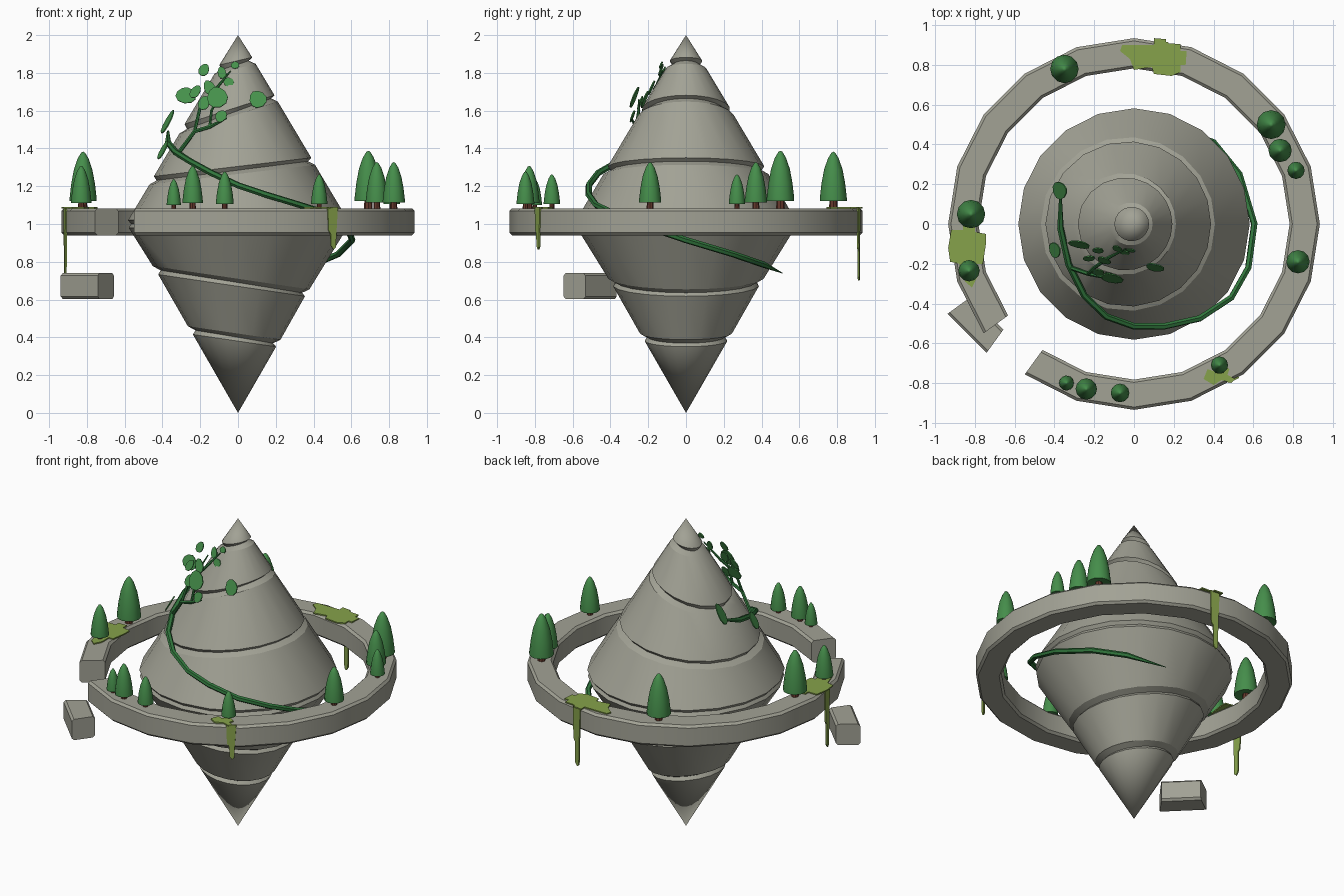
import bpy, bmesh, math
from mathutils import Vector, Matrix

if "Cube" in bpy.data.objects:
    bpy.data.objects.remove(bpy.data.objects["Cube"])


def material(name, col):
    m = bpy.data.materials.new(name)
    m.diffuse_color = (*col, 1)
    m.use_nodes = True
    m.node_tree.nodes["Principled BSDF"].inputs["Base Color"].default_value = m.diffuse_color
    return m


STONE = material("stone", (0.36, 0.36, 0.30))
MOSS = material("moss", (0.24, 0.36, 0.07))
FOLIAGE = material("foliage", (0.06, 0.27, 0.07))
LEAF = material("leaf", (0.06, 0.28, 0.07))
VINE = material("vine", (0.03, 0.18, 0.045))
BARK = material("bark", (0.13, 0.04, 0.025))


def finish(bm, name, mat, smooth=None):
    bmesh.ops.recalc_face_normals(bm, faces=bm.faces[:])
    me = bpy.data.meshes.new(name)
    bm.to_mesh(me)
    bm.free()
    me.materials.append(mat)
    ob = bpy.data.objects.new(name, me)
    bpy.context.collection.objects.link(ob)
    if smooth:
        bpy.ops.object.select_all(action='DESELECT')
        ob.select_set(True)
        bpy.context.view_layer.objects.active = ob
        bpy.ops.object.shade_smooth_by_angle(angle=math.radians(smooth))
    return ob


def skin(bm, rows, closed_rows=True):
    """Bridge equal-length rows of points; single-point rows become poles."""
    vr = [[bm.verts.new(p) for p in r] for r in rows]
    for a, b in zip(vr, vr[1:]):
        n = max(len(a), len(b))
        for i in range(n):
            j = (i + 1) % n
            q = [a[i % len(a)], a[j % len(a)], b[j % len(b)], b[i % len(b)]]
            bm.faces.new(list(dict.fromkeys(q)))
    for r in (vr[0], vr[-1]):
        if len(r) > 2:
            bm.faces.new(r)


def lathe(name, prof, n, mat, loc, smooth=None):
    rows = []
    for r, z in prof:
        if r == 0:
            rows.append([Vector(loc) + Vector((0, 0, z))])
        else:
            rows.append([Vector(loc) + Vector((r * math.cos(math.tau * i / n),
                         r * math.sin(math.tau * i / n), z)) for i in range(n)])
    bm = bmesh.new()
    skin(bm, rows)
    return finish(bm, name, mat, smooth)


def plate(name, pts, mat, mtx, thick):
    bm = bmesh.new()
    f = bm.faces.new([bm.verts.new((x, y, 0)) for x, y in pts])
    ex = bmesh.ops.extrude_face_region(bm, geom=[f])
    bmesh.ops.translate(bm, vec=(0, 0, thick),
                        verts=[v for v in ex["geom"] if isinstance(v, bmesh.types.BMVert)])
    bm.transform(mtx)
    return finish(bm, name, mat)


# Double-cone body cut by tilted V grooves
def cone_radius(z):
    return 0.588 * (2 - z) if z > 1 else 0.588 * z * (0.96 + 0.04 * z ** 4)


def body_row(z0, k, dr, n=20):
    row = []
    for i in range(n):
        a = math.tau * i / n
        z = z0
        for _ in range(8):
            z = z0 + k * cone_radius(z) * math.cos(a)
        r = cone_radius(z) + dr
        row.append((r * math.cos(a), r * math.sin(a), z))
    return row


rows = [[(0, 0, 2)]]
for zg, k in ((1.845, 0.25), (1.60, 0.33), (1.285, 0.12), (1.0, 0.0), (0.69, -0.15), (0.40, -0.15)):
    for dz, dr in ((0.02, 0.006), (0, -0.022), (-0.02, 0.004)):
        rows.append(body_row(zg + dz, k, dr))
rows.append([(0, 0, 0)])
bm = bmesh.new()
skin(bm, rows)
finish(bm, "spindle_body", STONE, 30)


# Broken ring and its fallen segment, same chamfered section
def ring_rows(first, last):
    c = 0.014
    ri, ro, z0, z1 = 0.783, 0.935, 0.94, 1.083
    sec = [(ri + c, z0), (ro - c, z0), (ro, z0 + c), (ro, z1 - c),
           (ro - c, z1), (ri + c, z1), (ri, z1 - c), (ri, z0 + c)]
    return [[(r * math.cos(math.radians(18 * s)), r * math.sin(math.radians(18 * s)), z)
             for r, z in sec] for s in range(first, last + 1)]


bm = bmesh.new()
skin(bm, ring_rows(13, 32))
finish(bm, "broken_ring", STONE, 30)

bm = bmesh.new()
skin(bm, ring_rows(12, 13))
mid = Vector((-0.60, -0.60, 1.01))
bm.transform(Matrix.Translation(mid + Vector((-0.19, 0.10, -0.34)))
             @ Matrix.Scale(0.95, 4) @ Matrix.Translation(-mid))
finish(bm, "fallen_segment", STONE, 30)

# Trees: x, y, height
TREES = [(-0.35, 0.78, 0.305), (0.69, 0.50, 0.31), (0.735, 0.37, 0.25), (0.815, 0.27, 0.185),
         (0.825, -0.19, 0.25), (0.43, -0.71, 0.185), (-0.07, -0.85, 0.20), (-0.24, -0.83, 0.23),
         (-0.34, -0.80, 0.16), (-0.82, 0.05, 0.305), (-0.83, -0.235, 0.23)]
for x, y, h in TREES:
    lathe("tree_trunk", [(0.075 * h, 0), (0.065 * h, 0.2 * h)], 8, BARK, (x, y, 1.078), 30)
    prof = [(0.10, 0.17), (0.235, 0.145), (0.235, 0.19), (0.205, 0.45),
            (0.16, 0.69), (0.095, 0.88), (0.035, 0.98), (0, 1.0)]
    lathe("tree_crown", [(r * h, z * h) for r, z in prof], 12, FOLIAGE, (x, y, 1.078), 32)

# Moss patches lying on the ring
PATCHES = [
    [(-.07, .87), (-.06, .90), (.10, .90), (.10, .935), (.16, .93), (.16, .91), (.235, .905),
     (.235, .87), (.265, .87), (.26, .80), (.235, .80), (.235, .765), (.19, .745), (.10, .755),
     (.09, .79), (0, .775), (-.02, .83)],
    [(-.92, -.03), (-.86, -.03), (-.86, 0), (-.80, 0), (-.80, -.04), (-.745, -.05), (-.745, -.10),
     (-.76, -.20), (-.79, -.20), (-.79, -.27), (-.815, -.32), (-.85, -.29), (-.88, -.2),
     (-.925, -.19), (-.935, -.12)],
    [(.37, -.73), (.40, -.74), (.43, -.70), (.48, -.73), (.47, -.76), (.51, -.78), (.49, -.80),
     (.44, -.785), (.40, -.81), (.35, -.78)],
]
for p in PATCHES:
    plate("moss_patch", p, MOSS, Matrix.Translation((0, 0, 1.082)), 0.008)

# Moss strands hanging down the outer wall: facet angle, sideways offset, lowest z
for deg, off, low in ((81, 0, 0.70), (189, 0, 0.70), (297, 0.09, 0.865)):
    a = math.radians(deg)
    n = Vector((math.cos(a), math.sin(a), 0))
    t = Vector((-n.y, n.x, 0))
    p = n * 0.921 + t * off
    m = Matrix(((t.x, 0, n.x, p.x), (t.y, 0, n.y, p.y), (0, 1, 0, 0), (0, 0, 0, 1)))
    step = low + 0.45 * (1.09 - low)
    plate("moss_strand", [(-.03, 1.09), (-.025, step), (-.012, step - .02), (-.010, low + .02),
                          (.005, low), (.018, low + .012), (.022, step), (.03, 1.09)], MOSS, m, 0.009)


# Climbing vine and branches
def tube(name, pts, rad, taper0=1.0, taper1=1.0):
    cu = bpy.data.curves.new(name, 'CURVE')
    cu.dimensions = '3D'
    cu.bevel_depth = rad
    cu.bevel_resolution = 1
    cu.use_fill_caps = True
    s = cu.splines.new('POLY')
    s.points.add(len(pts) - 1)
    for i, p in enumerate(pts):
        s.points[i].co = (*p, 1)
        s.points[i].radius = taper0 if i == 0 else taper1 if i == len(pts) - 1 else 1
    cu.materials.append(VINE)
    ob = bpy.data.objects.new(name, cu)
    bpy.context.collection.objects.link(ob)
    bpy.ops.object.select_all(action='DESELECT')
    ob.select_set(True)
    bpy.context.view_layer.objects.active = ob
    bpy.ops.object.convert(target='MESH')
    bpy.ops.object.shade_smooth_by_angle(angle=math.radians(40))


tube("main_vine", [(.18, .51, .74), (.40, .41, .785), (.53, .25, .84), (.605, 0, .915),
                   (.575, -.22, .99), (.49, -.37, 1.05), (.33, -.475, 1.10), (.15, -.515, 1.155),
                   (0, -.515, 1.205), (-.14, -.465, 1.27), (-.25, -.36, 1.33), (-.33, -.20, 1.38),
                   (-.37, -.02, 1.43), (-.37, .14, 1.49)], 0.017, 0.1, 0.4)
tube("branch_low", [(-.32, -.22, 1.37), (-.23, -.25, 1.49), (-.15, -.265, 1.515), (-.06, -.29, 1.56)],
     0.011, 1, 0.4)
tube("branch_high", [(-.23, -.25, 1.49), (-.20, -.22, 1.62), (-.13, -.17, 1.70), (-.04, -.125, 1.81)],
     0.009, 1, 0.4)
tube("branch_mid", [(-.15, -.265, 1.515), (-.14, -.25, 1.60), (-.11, -.25, 1.66)], 0.008, 1, 0.4)

# Leaves: centre, length, width, roll; front ones face -y, the side ones face -x
FRONT = (-0.15, -0.9, 0.35)
SIDE = (-0.8, -0.25, 0.45)
LEAVES = [(-.18, -.13, 1.815, .07, .055, 20, FRONT), (-.085, -.12, 1.80, .07, .045, -15, FRONT),
          (-.015, -.13, 1.84, .04, .045, 0, FRONT), (-.05, -.14, 1.75, .06, .05, -60, FRONT),
          (-.275, -.10, 1.68, .09, .11, 10, FRONT), (-.225, -.17, 1.70, .08, .05, 30, FRONT),
          (-.15, -.18, 1.72, .09, .06, -30, FRONT), (-.11, -.27, 1.67, .12, .11, -20, FRONT),
          (-.09, -.28, 1.57, .06, .07, -60, FRONT), (.105, -.215, 1.66, .10, .09, -35, FRONT),
          (-.18, -.24, 1.64, .08, .06, 15, FRONT), (-.37, .17, 1.54, .14, .09, 0, SIDE),
          (-.395, -.13, 1.39, .11, .08, 0, SIDE)]
for x, y, z, ln, w, roll, nrm in LEAVES:
    pts = [(w / 2 * math.sin(math.tau * i / 10) * (1 - 0.15 * math.cos(math.tau * i / 10)),
            ln / 2 * math.cos(math.tau * i / 10)) for i in range(10)]
    m = (Matrix.Translation((x, y, z)) @ Vector(nrm).to_track_quat('Z', 'Y').to_matrix().to_4x4()
         @ Matrix.Rotation(math.radians(-roll), 4, 'Z'))
    plate("vine_leaf", pts, LEAF, m, 0.006)
